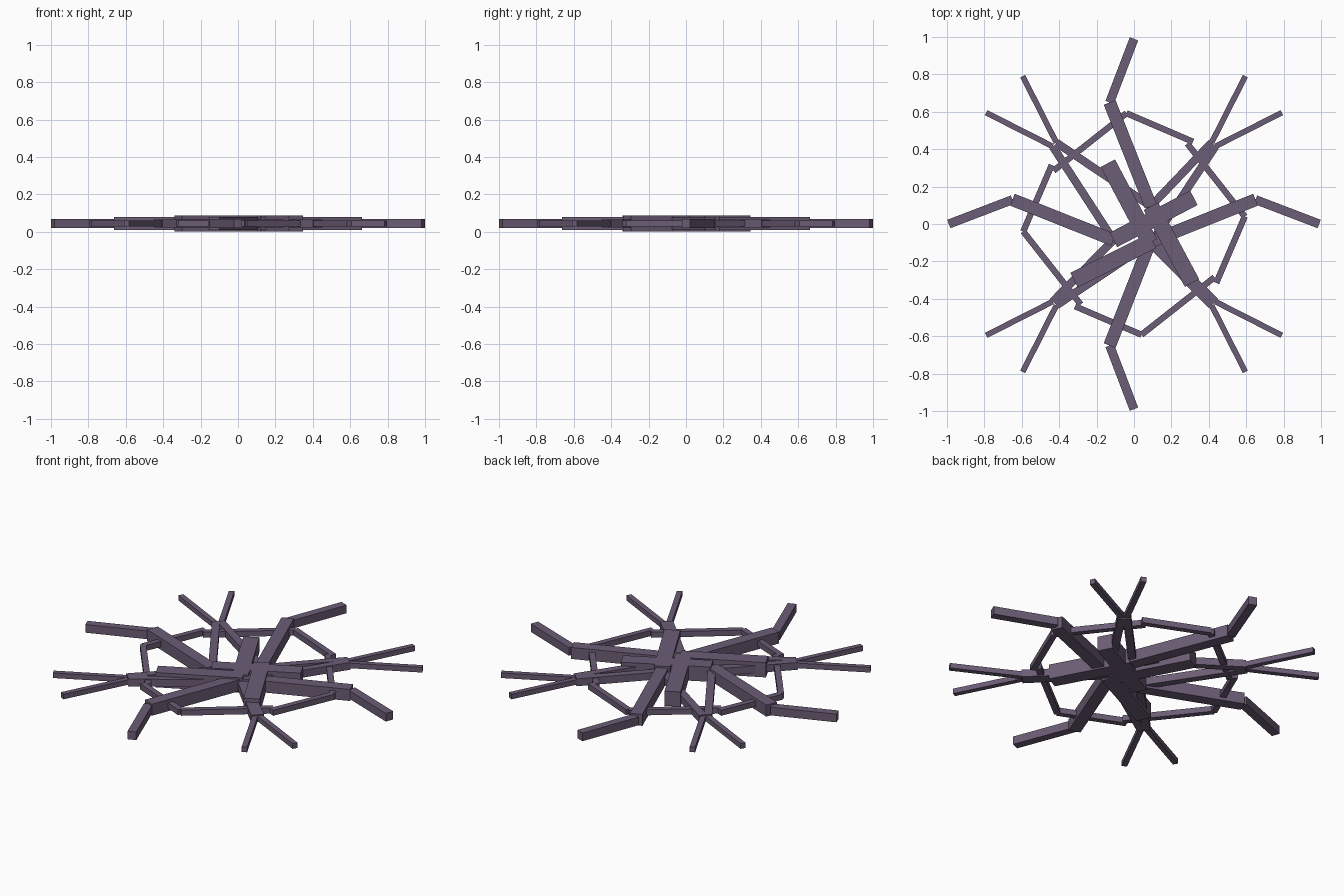
import bpy
from math import atan2
from mathutils import Vector, Matrix

if "Cube" in bpy.data.objects:
    bpy.data.objects.remove(bpy.data.objects["Cube"])

Z = 0.044  # mid height shared by every bar

mat = bpy.data.materials.new("dusty_purple")
mat.diffuse_color = (0.15, 0.11, 0.18, 1)
mat.use_nodes = True
mat.node_tree.nodes["Principled BSDF"].inputs["Base Color"].default_value = mat.diffuse_color


def bar(name, a, b, w):
    """Square-section bar between two plan points."""
    a, b = Vector(a), Vector(b)
    d = b - a
    mid = (a + b) / 2
    bpy.ops.mesh.primitive_cube_add(size=1)
    ob = bpy.context.object
    ob.name = name
    ob.data.transform(Matrix.Diagonal((d.length, w, w, 1)))
    ob.location = (mid.x, mid.y, Z)
    ob.rotation_euler.z = atan2(d.y, d.x)
    ob.data.materials.append(mat)


# four main zigzag arms: tip, elbow, hub joint, inner end
joints = {"top": (0.09, 0.095), "bottom": (0.085, -0.1),
          "left": (-0.11, -0.085), "right": (0.1, -0.09)}
arms = {"top": ((0, 0.99), (-0.13, 0.65), (0.31, -0.315)),
        "bottom": ((0, -0.99), (-0.13, -0.65), (-0.14, 0.325)),
        "left": ((-0.99, 0), (-0.65, 0.13), (0.32, 0.14)),
        "right": ((0.99, 0), (0.65, 0.13), (-0.32, -0.3))}
for side, (tip, elbow, end) in arms.items():
    j = joints[side]
    bar(side + "_arm_tip", tip, elbow, 0.048)
    bar(side + "_arm_middle", elbow, j, 0.068)
    bar(side + "_arm_inner", j, end, 0.087)

# paired diagonal branches in each quadrant, running in to the hub joints
for sx, h in ((1, "right"), (-1, "left")):
    for sy, v in ((1, "top"), (-1, "bottom")):
        name = f"{v}_{h}_branch"
        for target, tip, elbow in ((v, (0.595, 0.79), (0.415, 0.435)),
                                   (h, (0.79, 0.595), (0.435, 0.415))):
            p = (sx * tip[0], sy * tip[1])
            q = (sx * elbow[0], sy * elbow[1])
            bar(name + "_tip", p, q, 0.03)
            bar(name + "_inner", q, joints[target], 0.043)

# ring of four bent links, each a quarter turn from the last
link = [(0.315, 0.44), (-0.04, 0.592), (-0.43, 0.285)]
for i in range(4):
    bar("ring_link_short", link[0], link[1], 0.033)
    bar("ring_link_long", link[1], link[2], 0.033)
    link = [(y, -x) for x, y in link]
